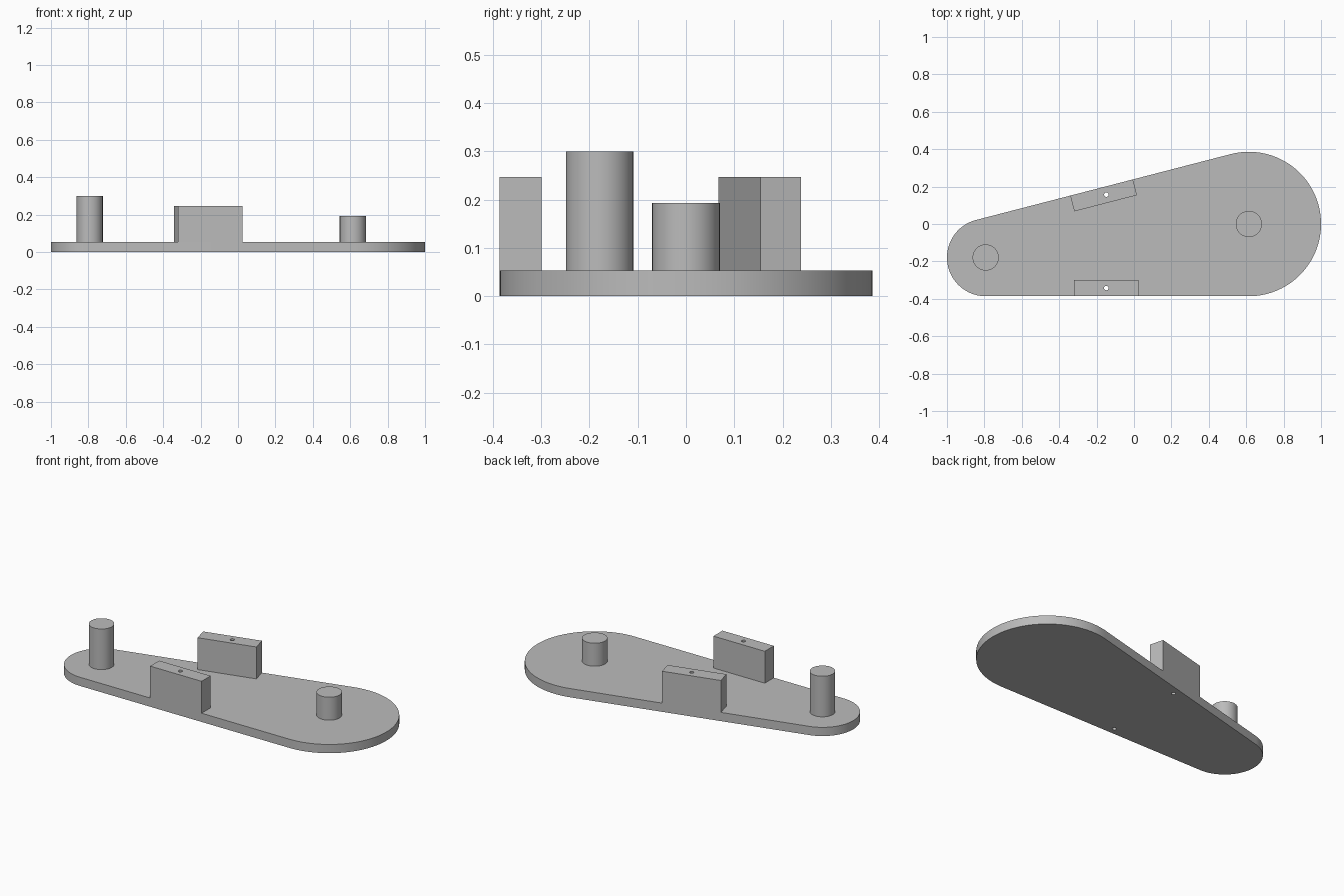
import bpy
import bmesh
from math import sin, cos, pi, atan2, asin, hypot
from mathutils import Vector

old = bpy.data.objects.get("Cube")
if old:
    bpy.data.objects.remove(old, do_unlink=True)

# Plain grey material
grey = bpy.data.materials.new("plain grey")
grey.use_nodes = True
colour = (0.5, 0.5, 0.5, 1)
grey.diffuse_color = colour
grey.node_tree.nodes["Principled BSDF"].inputs["Base Color"].default_value = colour

# Main layout
BIG_R, SMALL_R, PIN_R, HOLE_R = 0.386, 0.207, 0.07, 0.012
BIG = Vector((1 - BIG_R, 0))
SMALL = Vector((SMALL_R - 1, SMALL_R - BIG_R))
PLATE_TOP, BLOCK_TOP = 0.053, 0.247
BLOCK_LEN, BLOCK_DEPTH = 0.346, 0.087
axis = BIG - SMALL
tilt = atan2(axis.y, axis.x) + asin((BIG_R - SMALL_R) / hypot(*axis))


def arc(centre, radius, start, end, steps):
    """Points along an arc, both ends included."""
    angles = [start + (end - start) * i / steps for i in range(steps + 1)]
    return [centre + radius * Vector((cos(a), sin(a))) for a in angles]


def prism(name, outline, bottom, top):
    """Extrude a counterclockwise outline straight up."""
    bm = bmesh.new()
    face = bm.faces.new([bm.verts.new((p.x, p.y, bottom)) for p in outline])
    up = bmesh.ops.extrude_face_region(bm, geom=[face], use_keep_orig=True)
    verts = [g for g in up["geom"] if isinstance(g, bmesh.types.BMVert)]
    bmesh.ops.translate(bm, verts=verts, vec=(0, 0, top - bottom))
    bmesh.ops.recalc_face_normals(bm, faces=bm.faces)
    mesh = bpy.data.meshes.new(name)
    bm.to_mesh(mesh)
    bm.free()
    mesh.materials.append(grey)
    obj = bpy.data.objects.new(name, mesh)
    bpy.context.collection.objects.link(obj)
    return obj


def circle(centre, radius, steps):
    return arc(centre, radius, 0, 2 * pi, steps)[:-1]


def select_only(obj):
    bpy.ops.object.select_all(action='DESELECT')
    obj.select_set(True)
    bpy.context.view_layer.objects.active = obj


def drill(obj, centre):
    """Cut a vertical screw hole through a part."""
    cutter = prism("hole_cutter", circle(centre, HOLE_R, 24), -0.1, 0.5)
    cutter.hide_render = True
    mod = obj.modifiers.new("hole", 'BOOLEAN')
    mod.operation = 'DIFFERENCE'
    mod.solver = 'EXACT'
    mod.object = cutter
    select_only(obj)
    bpy.ops.object.modifier_apply(modifier=mod.name)
    bpy.data.objects.remove(cutter, do_unlink=True)


def block_outline(centre, angle):
    along = Vector((cos(angle), sin(angle))) * BLOCK_LEN / 2
    across = Vector((-sin(angle), cos(angle))) * BLOCK_DEPTH / 2
    return [centre - along - across, centre + along - across,
            centre + along + across, centre - along + across]


# Base plate: two round ends joined by tangent sides
plate = prism("base_plate",
              arc(BIG, BIG_R, -pi / 2, pi / 2 + tilt, 64)
              + arc(SMALL, SMALL_R, pi / 2 + tilt, 3 * pi / 2, 48),
              0, PLATE_TOP)

# Pins at the centres of the round ends
tall_pin = prism("tall_pin", circle(SMALL, PIN_R, 48), PLATE_TOP, 0.3)
short_pin = prism("short_pin", circle(BIG, PIN_R, 48), PLATE_TOP, 0.193)

# Blocks flush with the straight sides
front_centre = Vector((-0.148, -BIG_R + BLOCK_DEPTH / 2))
slope = Vector((cos(tilt), sin(tilt)))
normal = Vector((-sin(tilt), cos(tilt)))
back_hole = BIG + normal * (BIG_R - BLOCK_DEPTH / 2)
back_hole += slope * (front_centre.x - back_hole.x) / slope.x
back_centre = back_hole - slope * 0.015
front_block = prism("front_block", block_outline(front_centre, 0), PLATE_TOP, BLOCK_TOP)
back_block = prism("back_block", block_outline(back_centre, tilt), PLATE_TOP, BLOCK_TOP)

# Screw holes through blocks and plate
for block, hole in ((front_block, front_centre), (back_block, back_hole)):
    drill(block, hole)
    drill(plate, hole)

for part in (plate, tall_pin, short_pin, front_block, back_block):
    select_only(part)
    bpy.ops.object.shade_smooth_by_angle(angle=pi / 6)
